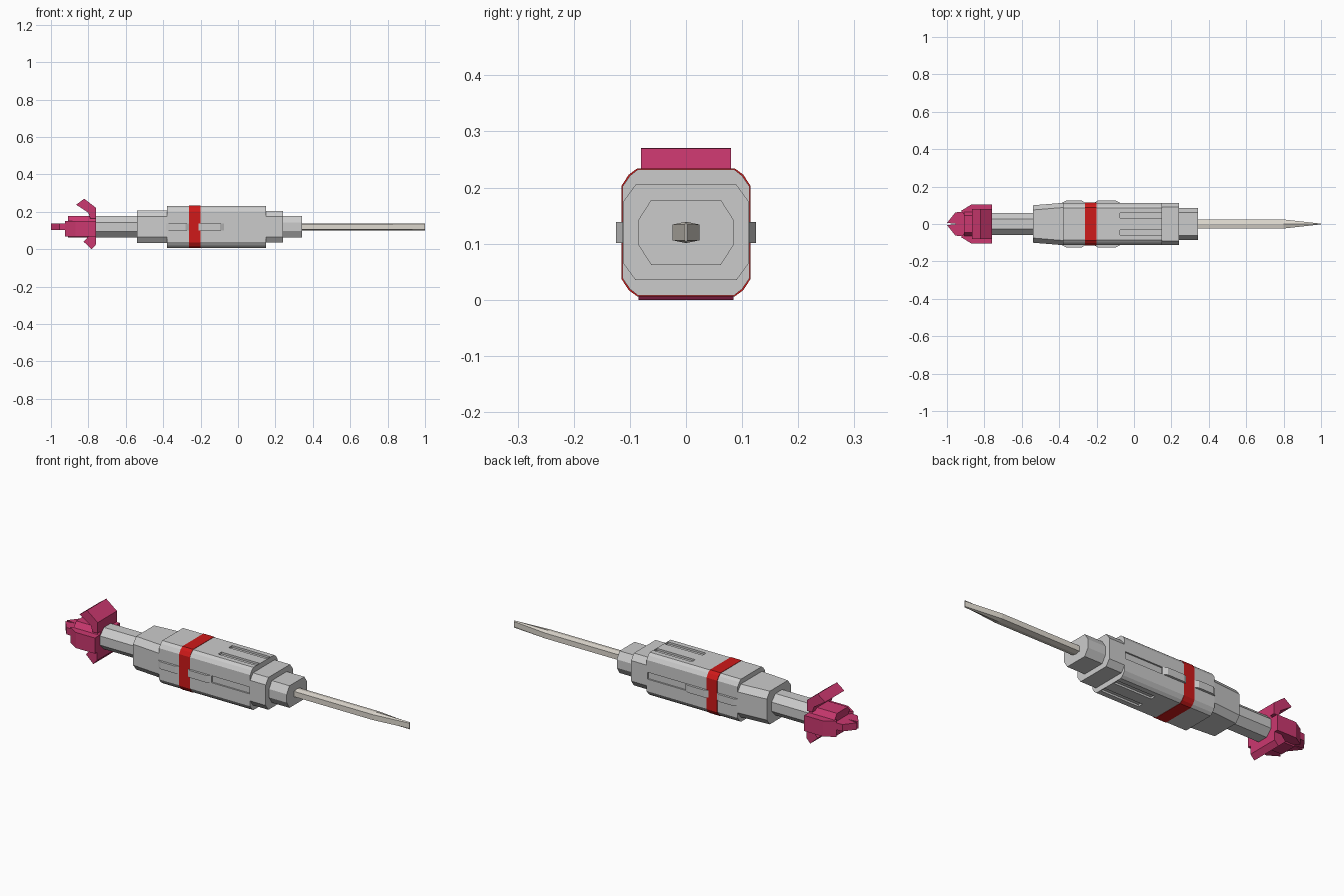
import bpy, bmesh
from mathutils import Vector

if "Cube" in bpy.data.objects:
    bpy.data.objects.remove(bpy.data.objects["Cube"])

ZC = 0.12  # height of the long axis


def material(name, rgb):
    m = bpy.data.materials.new(name)
    m.diffuse_color = (*rgb, 1)
    m.use_nodes = True
    m.node_tree.nodes["Principled BSDF"].inputs["Base Color"].default_value = m.diffuse_color
    return m


PINK = material("pink", (0.60, 0.04, 0.16))
RED = material("red", (0.62, 0.01, 0.01))
IVORY = material("ivory", (0.74, 0.70, 0.63))


def finish(name, bm, mat=None):
    bmesh.ops.recalc_face_normals(bm, faces=bm.faces)
    me = bpy.data.meshes.new(name)
    bm.to_mesh(me)
    bm.free()
    ob = bpy.data.objects.new(name, me)
    bpy.context.collection.objects.link(ob)
    if mat:
        me.materials.append(mat)
    return ob


def section(*quarter):
    """Full (y, z) ring from the points of its upper right quarter."""
    q = list(quarter)
    r = q[::-1]
    return (q + [(y, -z) for y, z in r]
            + [(-y, -z) for y, z in q] + [(-y, z) for y, z in r])


def loft(name, stations, mat=None):
    """Skin rings placed at x stations along the long axis."""
    bm = bmesh.new()
    rings = [[bm.verts.new((x, y, ZC + z)) for y, z in ring] for x, ring in stations]
    n = len(rings[0])
    for a, b in zip(rings, rings[1:]):
        for i in range(n):
            j = (i + 1) % n
            bm.faces.new((a[i], a[j], b[j], b[i]))
    bm.faces.new(rings[0])
    bm.faces.new(rings[-1])
    return finish(name, bm, mat)


def prism(name, pts, axis, lo, hi, mat=None):
    """Extrude an outline along y (points are x, z) or z (points are x, y)."""
    bm = bmesh.new()
    vs = [bm.verts.new((a, lo, b) if axis == "y" else (a, b, lo)) for a, b in pts]
    face = bm.faces.new(vs)
    move = Vector((0, hi - lo, 0) if axis == "y" else (0, 0, hi - lo))
    new = bmesh.ops.extrude_face_region(bm, geom=[face])["geom"]
    bmesh.ops.translate(bm, vec=move, verts=[v for v in new if isinstance(v, bmesh.types.BMVert)])
    return finish(name, bm, mat)


def add_box(bm, lo, hi):
    vs = bmesh.ops.create_cube(bm, size=1)["verts"]
    for v in vs:
        v.co = Vector([(l + h) / 2 + c * (h - l) for l, h, c in zip(lo, hi, v.co)])


# Handle: rear taper, main grip, red band, front collar, nozzle
loft("rear_grip", [(-0.54, section((0.075, 0.087), (0.10, 0.055))),
                   (-0.38, section((0.088, 0.087), (0.113, 0.055)))])
grip = loft("main_grip", [(x, section((0.086, 0.112), (0.10, 0.101), (0.113, 0.082)))
                          for x in (-0.38, 0.15)])
loft("red_band", [(x, section((0.087, 0.114), (0.102, 0.103), (0.115, 0.083)))
                  for x in (-0.262, -0.20)], RED)
loft("front_collar", [(x, section((0.09, 0.085), (0.1125, 0.054))) for x in (0.15, 0.24)])
loft("nozzle", [(x, section((0.062, 0.058), (0.085, 0.022))) for x in (0.24, 0.343)])
loft("rear_rod", [(x, section((0.028, 0.057), (0.06, 0.024))) for x in (-0.78, -0.54)])

# Shallow grooves in the top, bottom and sides of the grip
bm = bmesh.new()
for s in (-1, 1):
    for y in (-0.045, 0.045):
        z = ZC + s * 0.116
        add_box(bm, (-0.075, y - 0.014, z - 0.014), (0.146, y + 0.014, z + 0.014))
    add_box(bm, (-0.075, s * 0.117 - 0.012, ZC - 0.018), (0.146, s * 0.117 + 0.012, ZC + 0.018))
cutter = finish("groove_cutter", bm)
cutter.hide_render = True
mod = grip.modifiers.new("grooves", "BOOLEAN")
mod.operation, mod.solver, mod.object = "DIFFERENCE", "EXACT", cutter
bpy.context.view_layer.objects.active = grip
bpy.ops.object.modifier_apply(modifier=mod.name)
bpy.data.objects.remove(cutter)

# Raised side buttons with sloped ends
for s, side in ((-1, "front"), (1, "back")):
    for a, b, place in ((-0.385, -0.258, "rear"), (-0.215, -0.075, "middle")):
        prism(f"{side}_{place}_button",
              [(a, s * 0.105), (a, s * 0.113), (a + 0.022, s * 0.125),
               (b - 0.022, s * 0.125), (b, s * 0.113), (b, s * 0.105)],
              "z", ZC - 0.019, ZC + 0.019)

# Blade: hexagonal shaft flattening to an upright edge
loft("blade", [(x, [(0, 0.019), (w, 0.014), (w, -0.014),
                    (0, -0.019), (-w, -0.014), (-w, 0.014)])
               for x, w in ((0.33, 0.024), (0.80, 0.024), (1.0, 0.002))], IVORY)

# Pink end: core, side claws, tail prongs, upper and lower fins
loft("end_core", [(x, section((0.045, 0.058), (0.065, 0.03))) for x in (-0.91, -0.76)], PINK)
for s, side in ((-1, "front"), (1, "back")):
    prism(f"{side}_claw", [(x, s * y) for x, y in
          ((-0.76, 0.04), (-0.76, 0.104), (-0.87, 0.104), (-0.925, 0.07), (-0.90, 0.04))],
          "z", ZC - 0.052, ZC + 0.03, PINK)
    prism(f"{side}_tail_prong", [(x, s * y) for x, y in
          ((-1.0, 0.006), (-0.955, 0.062), (-0.89, 0.068), (-0.89, 0), (-0.94, 0))],
          "z", ZC - 0.018, ZC + 0.018, PINK)
prism("upper_fin", [(-0.865, 0.238), (-0.822, 0.27), (-0.76, 0.222),
                    (-0.76, 0.165), (-0.79, 0.165), (-0.80, 0.195)],
      "y", -0.08, 0.08, PINK)
prism("lower_fin", [(-0.825, 0.04), (-0.782, 0.0), (-0.76, 0.025),
                    (-0.76, 0.08), (-0.79, 0.08)],
      "y", -0.085, 0.085, PINK)
